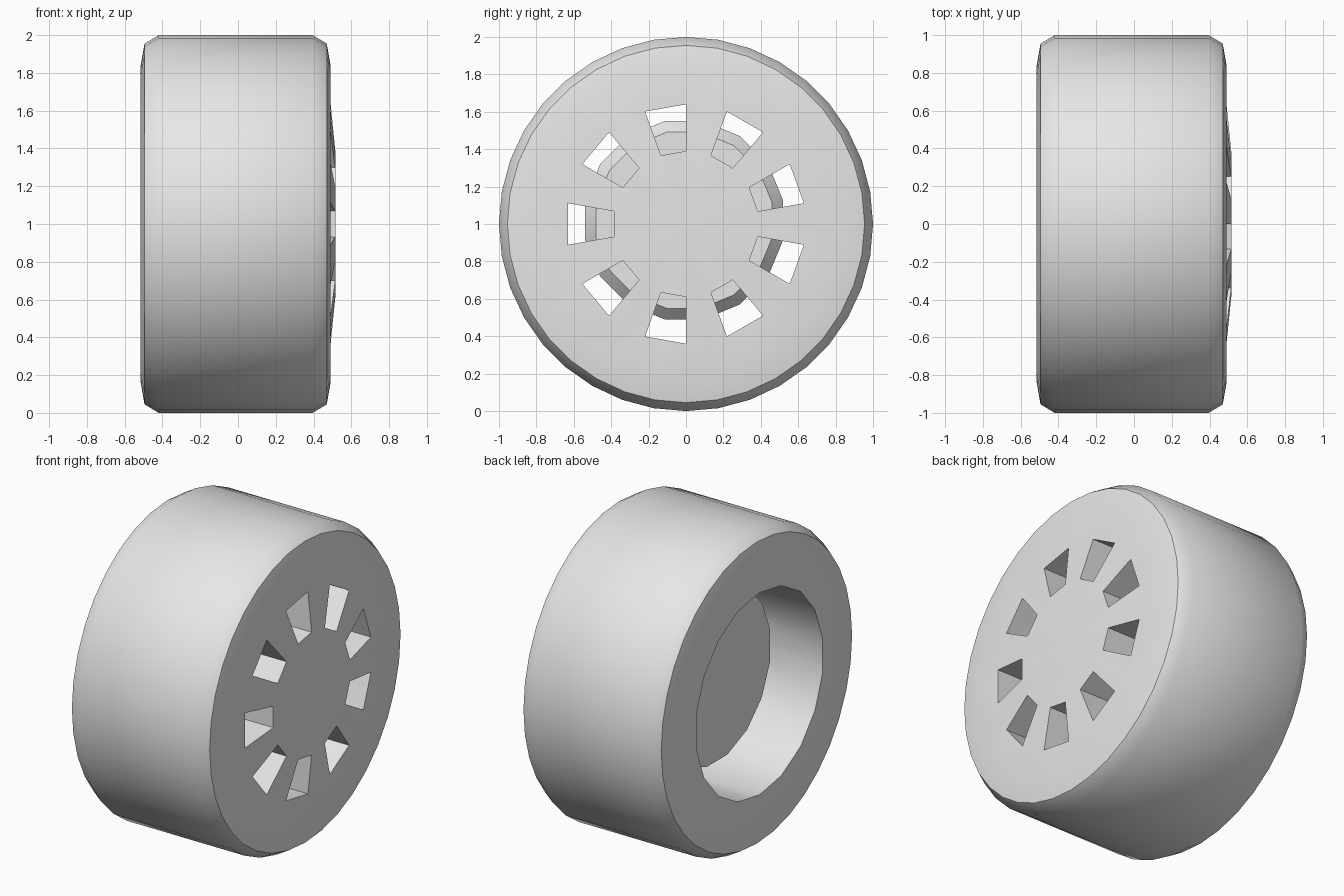
import bpy, bmesh
from math import sin, cos, radians
from mathutils import Vector

old = bpy.data.objects.get("Cube")
if old:
    bpy.data.objects.remove(old, do_unlink=True)

# One plain grey for every part
grey = bpy.data.materials.new("light_grey")
grey.use_nodes = True
colour = (0.8, 0.8, 0.8, 1)
grey.diffuse_color = colour
grey.node_tree.nodes["Principled BSDF"].inputs["Base Color"].default_value = colour


def ring(bm, x, r, n, centre, start, coarse=False):
    """Ring around the x axis; coarse rings sit on a polygon of half the sides."""
    verts = []
    for i in range(n):
        a = radians(start + 360 * i / n)
        rad = r * cos(radians(360 / n)) if coarse and i % 2 else r
        verts.append(bm.verts.new(centre + Vector((x, rad * cos(a), rad * sin(a)))))
    return verts


def finish(bm, name):
    bmesh.ops.recalc_face_normals(bm, faces=bm.faces)
    mesh = bpy.data.meshes.new(name)
    bm.to_mesh(mesh)
    bm.free()
    obj = bpy.data.objects.new(name, mesh)
    bpy.context.collection.objects.link(obj)
    mesh.materials.append(grey)
    bpy.ops.object.select_all(action='DESELECT')
    obj.select_set(True)
    bpy.context.view_layer.objects.active = obj
    bpy.ops.object.shade_smooth_by_angle(angle=radians(35))
    return obj


# Wheel: tyre, barrel and slotted front plate as one turned shell
SIDES = 36
hub_centre = Vector((0, 0, 1))
profile = [  # x, radius, coarse
    (0.20, 0.39, True), (0.20, 0.64, True), (-0.515, 0.64, True),
    (-0.515, 0.84, False), (-0.495, 0.955, False), (-0.42, 1.0, False),
    (0.395, 1.0, False), (0.47, 0.955, False), (0.49, 0.84, False),
    (0.49, 0.64, True), (0.515, 0.39, True),
]
bm = bmesh.new()
rings = [ring(bm, x, r, SIDES, hub_centre, 90, c) for x, r, c in profile]
last = len(rings) - 1


def is_slot(i):
    return i % 4 < 2


for k in range(last):
    for i in range(SIDES):
        j = (i + 1) % SIDES
        if k in (0, last - 1) and is_slot(i):
            continue
        bm.faces.new((rings[k][i], rings[k][j], rings[k + 1][j], rings[k + 1][i]))
# Plate centre, front and back
for k, x in ((0, 0.20), (last, 0.515)):
    mid = bm.verts.new(hub_centre + Vector((x, 0, 0)))
    for i in range(SIDES):
        bm.faces.new((rings[k][i], rings[k][(i + 1) % SIDES], mid))
# Walls of the slots
front_in, front_out, back_in, back_out = rings[last], rings[last - 1], rings[0], rings[1]
for i in range(SIDES):
    j = (i + 1) % SIDES
    if is_slot(i):
        for f, b in ((front_in, back_in), (front_out, back_out)):
            bm.faces.new((f[i], f[j], b[j], b[i]))
    if i % 2 == 0:
        bm.faces.new((front_in[i], front_out[i], back_out[i], back_in[i]))
finish(bm, "wheel")

# Brake drum behind the plate, chamfered towards the front
bm = bmesh.new()
drum_centre = Vector((0, -0.01, 1.02))
drum = [ring(bm, x, r, 16, drum_centre, 11.25)
        for x, r in ((-0.21, 0.54), (0.14, 0.54), (0.205, 0.48))]
for a, b in zip(drum, drum[1:]):
    for i in range(16):
        j = (i + 1) % 16
        bm.faces.new((a[i], a[j], b[j], b[i]))
bm.faces.new(drum[0])
bm.faces.new(drum[-1])
finish(bm, "brake_drum")
